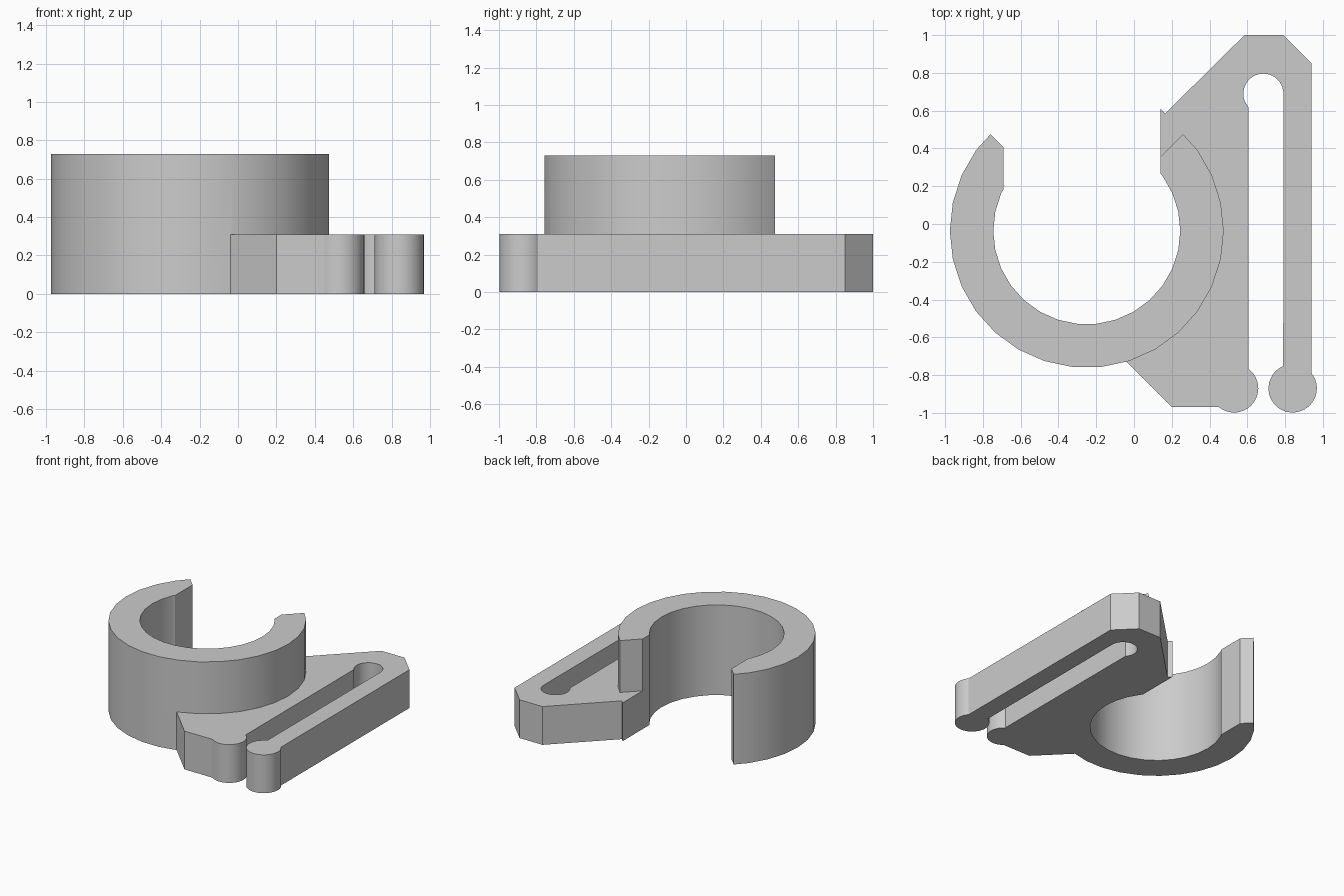
import bpy, bmesh
from math import radians, cos, sin

cube = bpy.data.objects.get("Cube")
if cube:
    bpy.data.objects.remove(cube, do_unlink=True)

grey = bpy.data.materials.new("plain grey")
grey.use_nodes = True
colour = (0.6, 0.6, 0.6, 1)
grey.diffuse_color = colour
grey.node_tree.nodes["Principled BSDF"].inputs["Base Color"].default_value = colour


def arc(cx, cy, r, start, end, steps):
    """Points on an arc, from the start angle to the end angle in degrees."""
    angles = [radians(start + (end - start) * i / steps) for i in range(steps + 1)]
    return [(cx + r * cos(a), cy + r * sin(a)) for a in angles]


def prism(name, outline, height):
    """Extrude a closed outline upwards from the ground."""
    bm = bmesh.new()
    base = bm.faces.new([bm.verts.new((x, y, 0)) for x, y in outline])
    top = bmesh.ops.extrude_face_region(bm, geom=[base])["geom"]
    bmesh.ops.translate(bm, vec=(0, 0, height),
                        verts=[v for v in top if isinstance(v, bmesh.types.BMVert)])
    bmesh.ops.recalc_face_normals(bm, faces=bm.faces)
    mesh = bpy.data.meshes.new(name)
    bm.to_mesh(mesh)
    bm.free()
    mesh.materials.append(grey)
    obj = bpy.data.objects.new(name, mesh)
    bpy.context.collection.objects.link(obj)
    return obj


# Open ring with pointed ends
cx, cy, outer, inner = -0.25, -0.036, 0.725, 0.495
ring = prism("clip_body",
             [(-0.69, 0.182), (-0.69, 0.405), (-0.76, 0.475)]
             + arc(cx, cy, outer, 144, 396, 21)
             + [(0.26, 0.475), (0.14, 0.355), (0.14, 0.267)]
             + arc(cx, cy, inner, 36, -204, 20), 0.73)

# Flat side bracket with a slot and two rounded feet; its inner edge runs inside the ring
bracket = prism("side_bracket",
                [(0.2, -0.97)]
                + arc(0.53, -0.87, 0.128, -128.7, 54, 20)
                + [(0.605, 0.62)]
                + arc(0.685, 0.69, 0.106, 221, 0, 24)
                + arc(0.84, -0.87, 0.128, 113, 398.7, 32)
                + [(0.94, 0.85), (0.79, 1), (0.585, 1), (0.165, 0.585),
                   (0.14, 0.61), (0.14, 0.28)]
                + arc(cx, cy, (outer + inner) / 2, 30, -66, 8)
                + [(-0.04, -0.728)], 0.31)

# Join both parts into one solid
join = ring.modifiers.new("join", "BOOLEAN")
join.operation = "UNION"
join.solver = "EXACT"
join.object = bracket
bpy.ops.object.select_all(action="DESELECT")
ring.select_set(True)
bpy.context.view_layer.objects.active = ring
bpy.ops.object.modifier_apply(modifier=join.name)
bpy.data.objects.remove(bracket, do_unlink=True)
bpy.ops.object.shade_smooth_by_angle(angle=radians(30))
